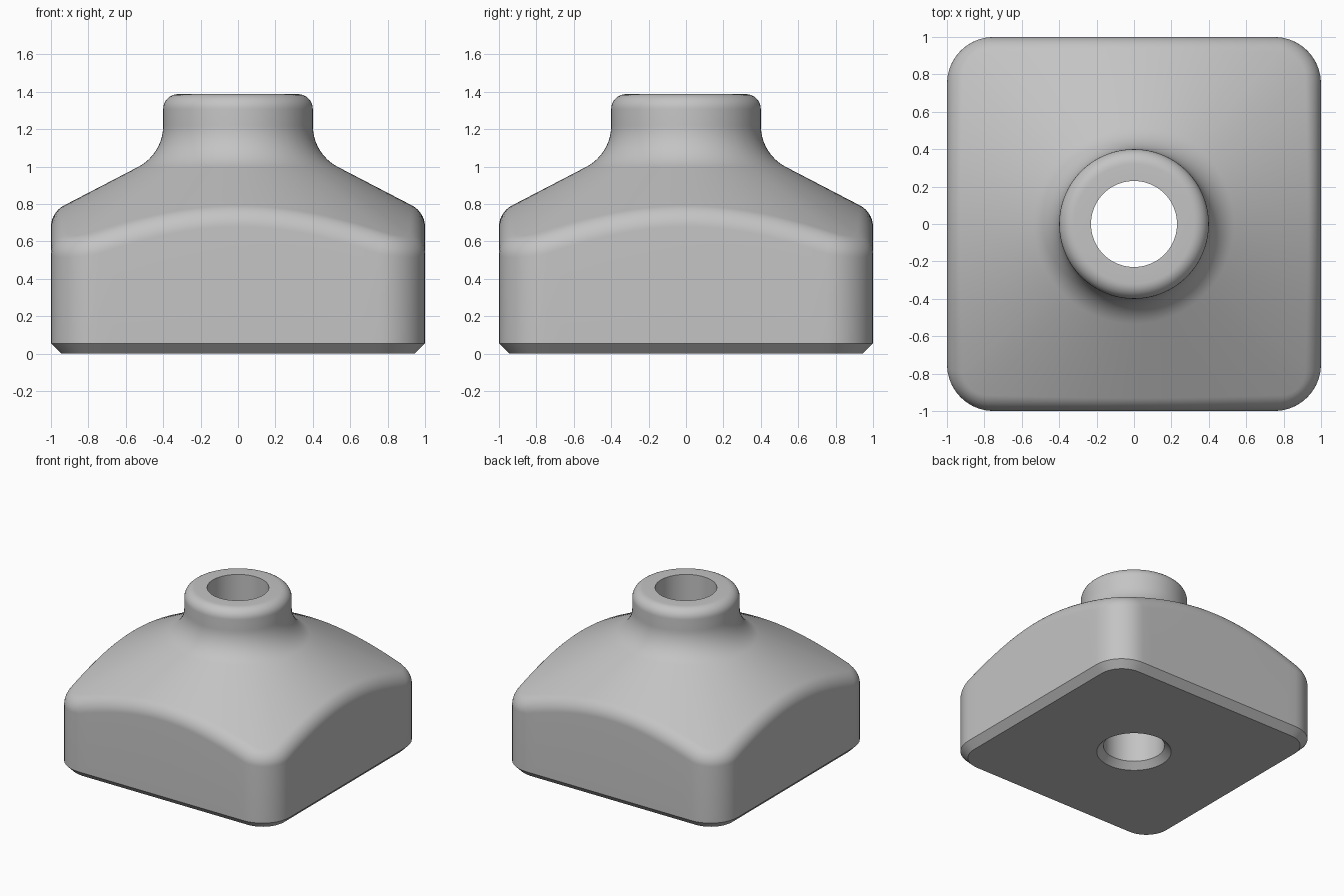
import bpy, bmesh
from math import sin, cos, tan, atan, atan2, hypot, pi, radians
from mathutils import Vector

cube = bpy.data.objects.get("Cube")
if cube:
    bpy.data.objects.remove(cube)

HALF, CORNER = 1.0, 0.25           # rounded square footprint
CHAMFER = 0.055                    # bottom edge
SLOPE = 0.52                       # conical shoulder
EDGE_R = 0.13                      # fillet between wall and shoulder
NECK, NECK_FILLET, NECK_Z = 0.4, 0.25, 1.22
TOP, TOP_R = 1.388, 0.08
HOLE, HOLE_CHAMFER = 0.23, 0.05
TILT = atan(SLOPE)
JOIN_R = NECK + NECK_FILLET * (1 - sin(TILT))
JOIN_Z = NECK_Z - NECK_FILLET * cos(TILT)


def outline(side_steps=24, corner_steps=10):
    """Points and outward normals around the rounded square."""
    inner = HALF - CORNER
    reach = atan(inner / HALF)
    for quarter in range(4):
        turn = quarter * pi / 2
        spin = lambda x, y: Vector((x * cos(turn) - y * sin(turn),
                                    x * sin(turn) + y * cos(turn), 0))
        for i in range(side_steps):
            a = reach * (2 * i / side_steps - 1)
            yield spin(HALF, HALF * tan(a)), spin(1, 0)
        for i in range(corner_steps):
            a = pi / 2 * i / corner_steps
            yield (spin(inner + CORNER * cos(a), inner + CORNER * sin(a)),
                   spin(cos(a), sin(a)))


def neck_profile():
    """Radius and height from the shoulder, over the neck, down the bore."""
    pts = []
    for i in range(13):
        a = (pi / 2 - TILT) * (1 - i / 12)
        pts.append((NECK + NECK_FILLET * (1 - cos(a)),
                    NECK_Z - NECK_FILLET * sin(a)))
    for i in range(9):
        a = pi / 2 * i / 8
        pts.append((NECK - TOP_R * (1 - cos(a)), TOP - TOP_R * (1 - sin(a))))
    pts += [(HOLE, TOP), (HOLE, HOLE_CHAMFER), (HOLE + HOLE_CHAMFER, 0)]
    return pts


def column(p, n):
    """One vertical strip: chamfer, wall, edge fillet, shoulder, neck, bore."""
    up = Vector((0, 0, 1))
    strip = [p - n * CHAMFER, p + up * CHAMFER]
    # ball tangent to the wall and the cone
    centre = p - n * EDGE_R
    r = hypot(centre.x, centre.y)
    centre.z = JOIN_Z - SLOPE * (r - JOIN_R) - EDGE_R / cos(TILT)
    radial = Vector((centre.x / r, centre.y / r, 0))
    cone_normal = radial * sin(TILT) + up * cos(TILT)
    span = n.angle(cone_normal)
    for i in range(11):
        t = i / 10
        d = (n * sin((1 - t) * span) + cone_normal * sin(t * span)) / sin(span)
        strip.append(centre + d * EDGE_R)
    strip += [radial * pr + up * pz for pr, pz in neck_profile()]
    return strip


# Body: closed skin of strips
bm = bmesh.new()
strips = [[bm.verts.new(v) for v in column(p, n)] for p, n in outline()]
rows = len(strips[0])
for k, a in enumerate(strips):
    b = strips[(k + 1) % len(strips)]
    for j in range(rows):
        m = (j + 1) % rows
        bm.faces.new((a[j], b[j], b[m], a[m]))
bmesh.ops.recalc_face_normals(bm, faces=bm.faces)
mesh = bpy.data.meshes.new("domed_square_body")
bm.to_mesh(mesh)
bm.free()
body = bpy.data.objects.new("domed_square_body", mesh)
bpy.context.collection.objects.link(body)

# Plain grey material
grey = bpy.data.materials.new("plain_grey")
grey.use_nodes = True
color = (0.55, 0.55, 0.55, 1)
grey.diffuse_color = color
grey.node_tree.nodes["Principled BSDF"].inputs["Base Color"].default_value = color
mesh.materials.append(grey)

bpy.ops.object.select_all(action="DESELECT")
body.select_set(True)
bpy.context.view_layer.objects.active = body
bpy.ops.object.shade_smooth_by_angle(angle=radians(30))
